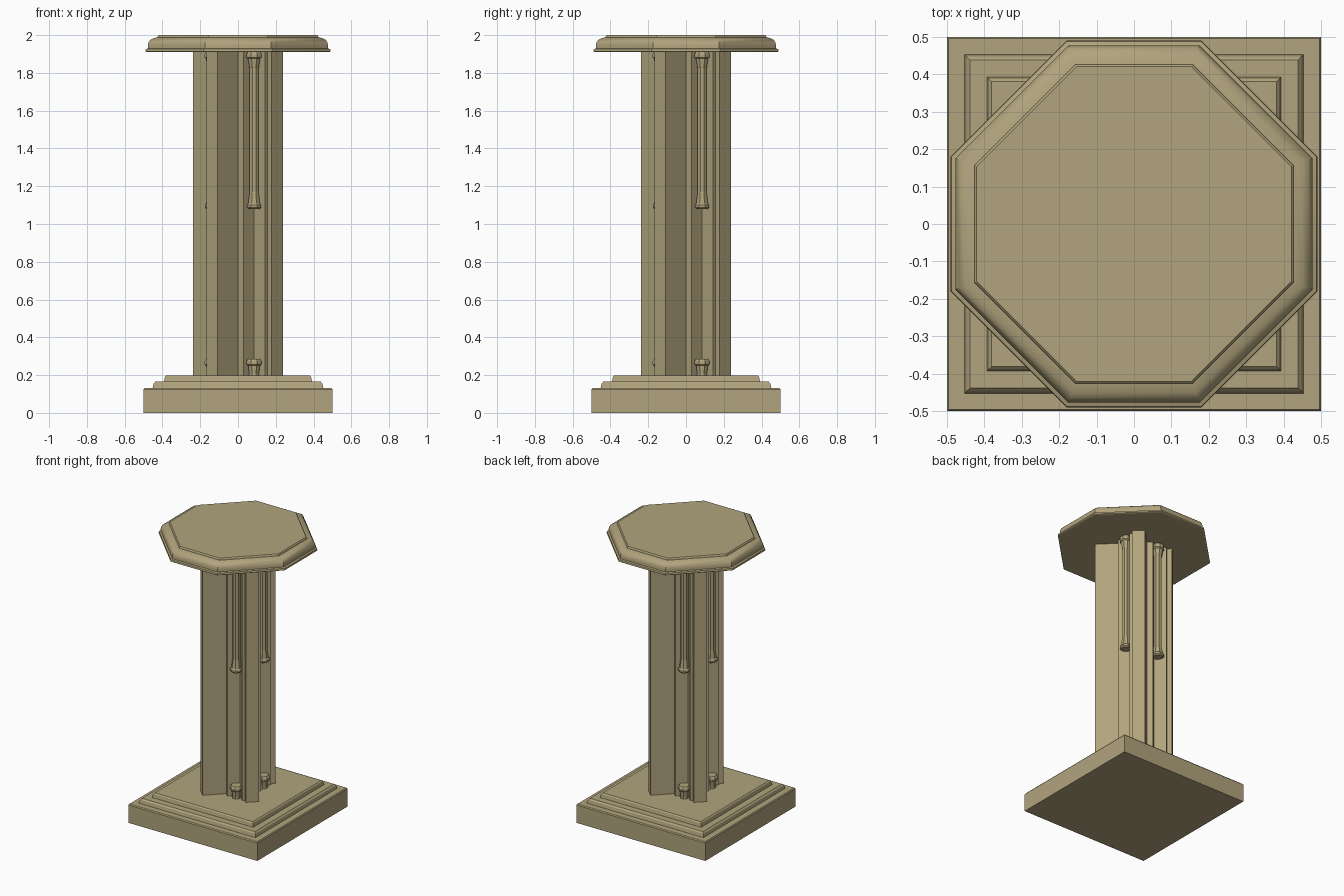
import bpy, bmesh, math
from mathutils import Matrix, Vector

cube = bpy.data.objects.get("Cube")
if cube:
    bpy.data.objects.remove(cube)

stone = bpy.data.materials.new("sandstone")
stone.use_nodes = True
COLOUR = (0.44, 0.37, 0.205, 1)
stone.diffuse_color = COLOUR
stone.node_tree.nodes["Principled BSDF"].inputs["Base Color"].default_value = COLOUR


def loft(name, rings, smooth=None):
    """Skin a stack of equal-length rings and cap both ends."""
    bm = bmesh.new()
    loops = [[bm.verts.new(p) for p in ring] for ring in rings]
    n = len(loops[0])
    for low, high in zip(loops, loops[1:]):
        for i in range(n):
            j = (i + 1) % n
            bm.faces.new((low[i], low[j], high[j], high[i]))
    bm.faces.new(loops[0][::-1])
    bm.faces.new(loops[-1])
    bmesh.ops.recalc_face_normals(bm, faces=bm.faces)
    mesh = bpy.data.meshes.new(name)
    bm.to_mesh(mesh)
    bm.free()
    mesh.materials.append(stone)
    obj = bpy.data.objects.new(name, mesh)
    bpy.context.collection.objects.link(obj)
    if smooth:
        bpy.ops.object.select_all(action='DESELECT')
        obj.select_set(True)
        bpy.context.view_layer.objects.active = obj
        bpy.ops.object.shade_smooth_by_angle(angle=math.radians(smooth))
    return obj


def square(r, z):
    return [(r, r, z), (-r, r, z), (-r, -r, z), (r, -r, z)]


def octagon(r, z):
    k = 0.367 * r
    return [(r, -k, z), (r, k, z), (k, r, z), (-k, r, z),
            (-r, k, z), (-r, -k, z), (-k, -r, z), (k, -r, z)]


def quarter_turn(point, turns):
    return Matrix.Rotation(turns * math.pi / 2, 3, 'Z') @ Vector(point)


# Stepped square plinth
plinth = [(0.5, 0), (0.5, 0.125), (0.495, 0.132), (0.452, 0.132), (0.447, 0.155),
          (0.438, 0.165), (0.392, 0.165), (0.387, 0.19), (0.38, 0.197)]
loft("plinth", [square(r, z) for r, z in plinth])

# Pinwheel column: one quarter outline (fin end, fin side, niche, next fin side)
quarter = [(-0.168, -0.178), (-0.108, -0.238), (0, -0.13), (0.028, -0.158),
           (0.085, -0.101), (0.142, -0.158), (0.155, -0.145)]
outline = [quarter_turn((x, y, 0), t) for t in range(4) for x, y in quarter]
loft("column", [[(p.x, p.y, z) for p in outline] for z in (0.19, 1.915)])

# Moulded octagonal top
top = [(0.484, 1.91), (0.49, 1.914), (0.488, 1.926), (0.477, 1.93), (0.477, 1.945),
       (0.474, 1.96), (0.465, 1.974), (0.45, 1.983), (0.426, 1.988),
       (0.424, 1.996), (0.42, 2.0)]
loft("table_top", [octagon(r, z) for r, z in top], 30)

# Hanging colonnettes and foot corbels in the four niches
colonnette = [(0.03, 1.08), (0.038, 1.088), (0.038, 1.1), (0.031, 1.108),
              (0.024, 1.165), (0.023, 1.17), (0.023, 1.825), (0.025, 1.83),
              (0.032, 1.875), (0.039, 1.882), (0.039, 1.898), (0.034, 1.912)]
corbel = [(0.026, 0.19), (0.026, 0.21), (0.031, 0.25), (0.039, 0.257),
          (0.039, 0.273), (0.032, 0.285)]


def turned(name, profile, turns, sides=8):
    centre = quarter_turn((0.085, -0.138, 0), turns)
    rings = []
    for r, z in profile:
        r /= math.cos(math.pi / sides)
        angles = [(i + 0.5) * math.tau / sides for i in range(sides)]
        rings.append([(centre.x + r * math.cos(a), centre.y + r * math.sin(a), z)
                      for a in angles])
    loft(name, rings)


for turns, side in enumerate(("front", "left", "back", "right")):
    turned(side + "_colonnette", colonnette, turns)
    turned(side + "_foot_corbel", corbel, turns)
